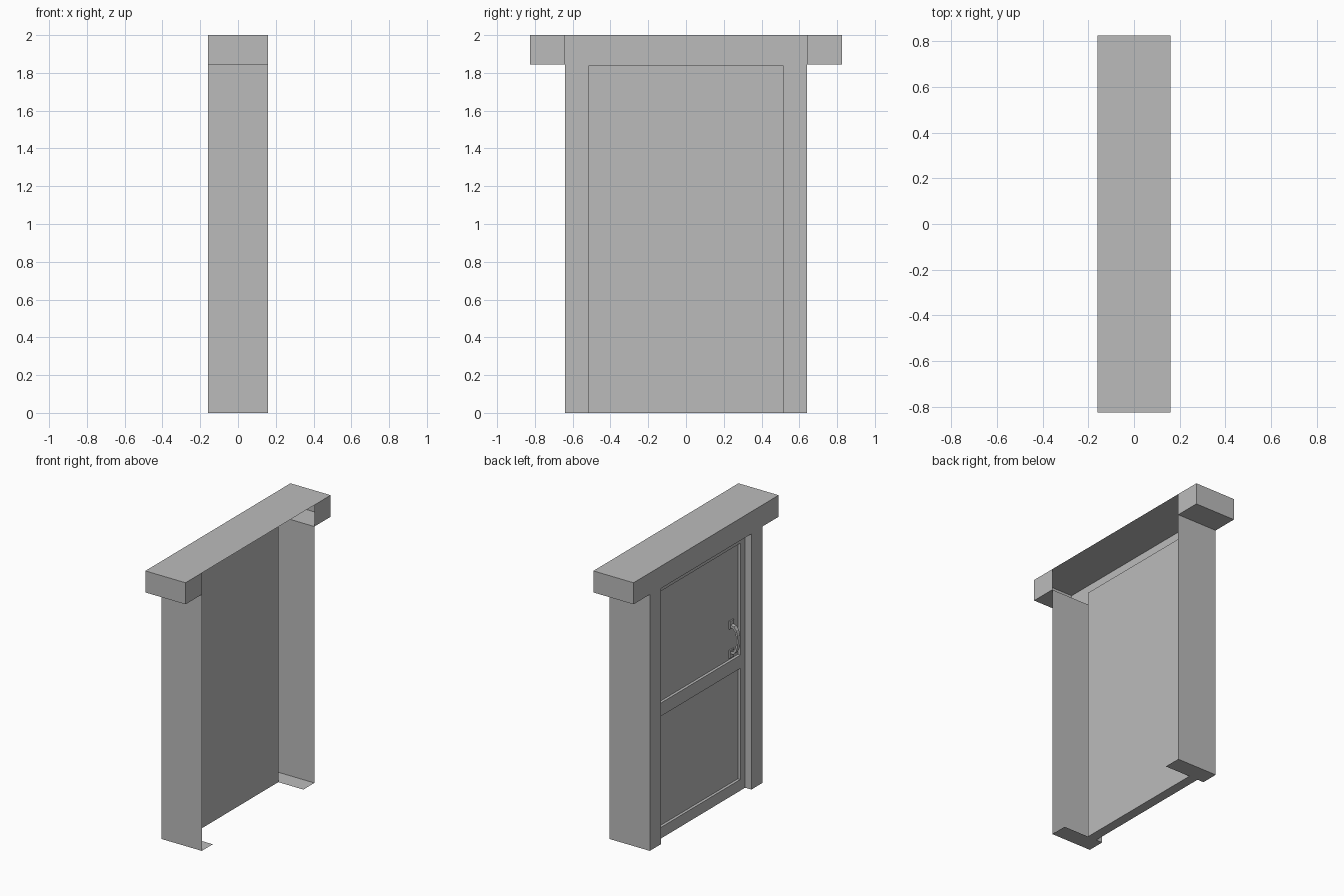
import bpy, bmesh, math
from mathutils import Vector

cube = bpy.data.objects.get("Cube")
if cube:
    bpy.data.objects.remove(cube, do_unlink=True)

grey = bpy.data.materials.new("plain grey")
grey.use_nodes = True
grey.diffuse_color = (0.5, 0.5, 0.5, 1)
grey.node_tree.nodes["Principled BSDF"].inputs["Base Color"].default_value = (0.5, 0.5, 0.5, 1)


def finish(name, bm):
    """Turn a bmesh into a flat shaded object."""
    mesh = bpy.data.meshes.new(name)
    bm.to_mesh(mesh)
    bm.free()
    mesh.materials.append(grey)
    obj = bpy.data.objects.new(name, mesh)
    bpy.context.collection.objects.link(obj)
    return obj


def face(bm, points, normal):
    """Add a polygon that looks along the given normal."""
    f = bm.faces.new([bm.verts.new(p) for p in points])
    f.normal_update()
    if f.normal.dot(Vector(normal)) < 0:
        f.normal_flip()
    return f


def box(bm, lo, hi):
    made = bmesh.ops.create_cube(bm, size=1)["verts"]
    for v in made:
        v.co = [(a + b) / 2 + c * (b - a) for a, b, c in zip(lo, hi, v.co)]


FRONT, BACK = -0.16, 0.16          # frame depth along x
DOOR_FRONT, DOOR_BACK = -0.11, -0.04
OPEN, POST, WING = 0.515, 0.64, 0.825   # half widths along y
SILL, HEAD, TOP = 1.84, 1.845, 2.0

# Door frame: a T-shaped outline swept back, left open behind
half = [(OPEN, SILL), (OPEN, 0), (POST, 0), (POST, HEAD), (WING, HEAD), (WING, TOP)]
outline = half + [(-y, z) for y, z in reversed(half)]
bm = bmesh.new()
face(bm, [(FRONT, y, z) for y, z in outline], (-1, 0, 0))
for i, (y1, z1) in enumerate(outline):
    y2, z2 = outline[(i + 1) % len(outline)]
    reveal = max(abs(y1), abs(y2)) == OPEN
    depth = DOOR_BACK if reveal else BACK
    # the outline runs counter-clockwise, so its outside is to the right
    face(bm, [(FRONT, y1, z1), (FRONT, y2, z2), (depth, y2, z2), (depth, y1, z1)],
         (0, z2 - z1, y1 - y2))
for s in (-1, 1):
    face(bm, [(BACK, s * y, z) for y, z in
              ((POST, HEAD), (WING, HEAD), (WING, TOP), (POST, TOP))], (1, 0, 0))
bmesh.ops.remove_doubles(bm, verts=bm.verts, dist=0.0005)
finish("door_frame", bm)

# Door leaf with two recessed panels
ys = [-OPEN, -0.46, 0.46, OPEN]
zs = [0, 0.08, 0.88, 0.975, 1.78, SILL]
RECESS = 0.02
bm = bmesh.new()
for i in range(len(ys) - 1):
    for j in range(len(zs) - 1):
        y1, y2, z1, z2 = ys[i], ys[i + 1], zs[j], zs[j + 1]
        ring = [(y1, z1), (y2, z1), (y2, z2), (y1, z2)]
        sunk = i == 1 and j in (1, 3)
        x = DOOR_FRONT + (RECESS if sunk else 0)
        face(bm, [(x, y, z) for y, z in ring], (-1, 0, 0))
        if sunk:
            for k in range(4):
                (a, b), (c, d) = ring[k], ring[(k + 1) % 4]
                face(bm, [(DOOR_FRONT, a, b), (DOOR_FRONT, c, d), (x, c, d), (x, a, b)],
                     (0, b - d, c - a))
face(bm, [(DOOR_BACK, y, z) for y, z in
          ((-OPEN, 0), (OPEN, 0), (OPEN, SILL), (-OPEN, SILL))], (1, 0, 0))
face(bm, [(x, y, 0) for x, y in ((DOOR_FRONT, -OPEN), (DOOR_FRONT, OPEN),
                                 (DOOR_BACK, OPEN), (DOOR_BACK, -OPEN))], (0, 0, -1))
bmesh.ops.remove_doubles(bm, verts=bm.verts, dist=0.0005)
finish("door_leaf", bm)

# Pull handle: two mounting plates and an arched bar
panel_x = DOOR_FRONT + RECESS
hy, hz, reach = -0.38, 1.12, 0.105
bm = bmesh.new()
for s in (-1, 1):
    z = hz + s * reach
    box(bm, (panel_x - 0.01, hy - 0.025, z - 0.028), (panel_x, hy + 0.025, z + 0.028))
finish("handle_plates", bm)

bm = bmesh.new()
rings = []
steps = 8
for i in range(steps + 1):
    a = math.pi * i / steps
    ring = []
    for rx, rz in ((0.068, reach + 0.002), (0.054, reach - 0.016)):
        for side in (-0.015, 0.015):
            ring.append(bm.verts.new((panel_x - rx * math.sin(a) ** 0.7 if 0 < i < steps else panel_x,
                                      hy + side, hz + rz * math.cos(a))))
    rings.append([ring[k] for k in (0, 1, 3, 2)])
for r1, r2 in zip(rings, rings[1:]):
    for k in range(4):
        n = (k + 1) % 4
        bm.faces.new((r1[k], r1[n], r2[n], r2[k]))
bm.faces.new(rings[0])
bm.faces.new(rings[-1])
bmesh.ops.recalc_face_normals(bm, faces=bm.faces)
finish("handle_bar", bm)
